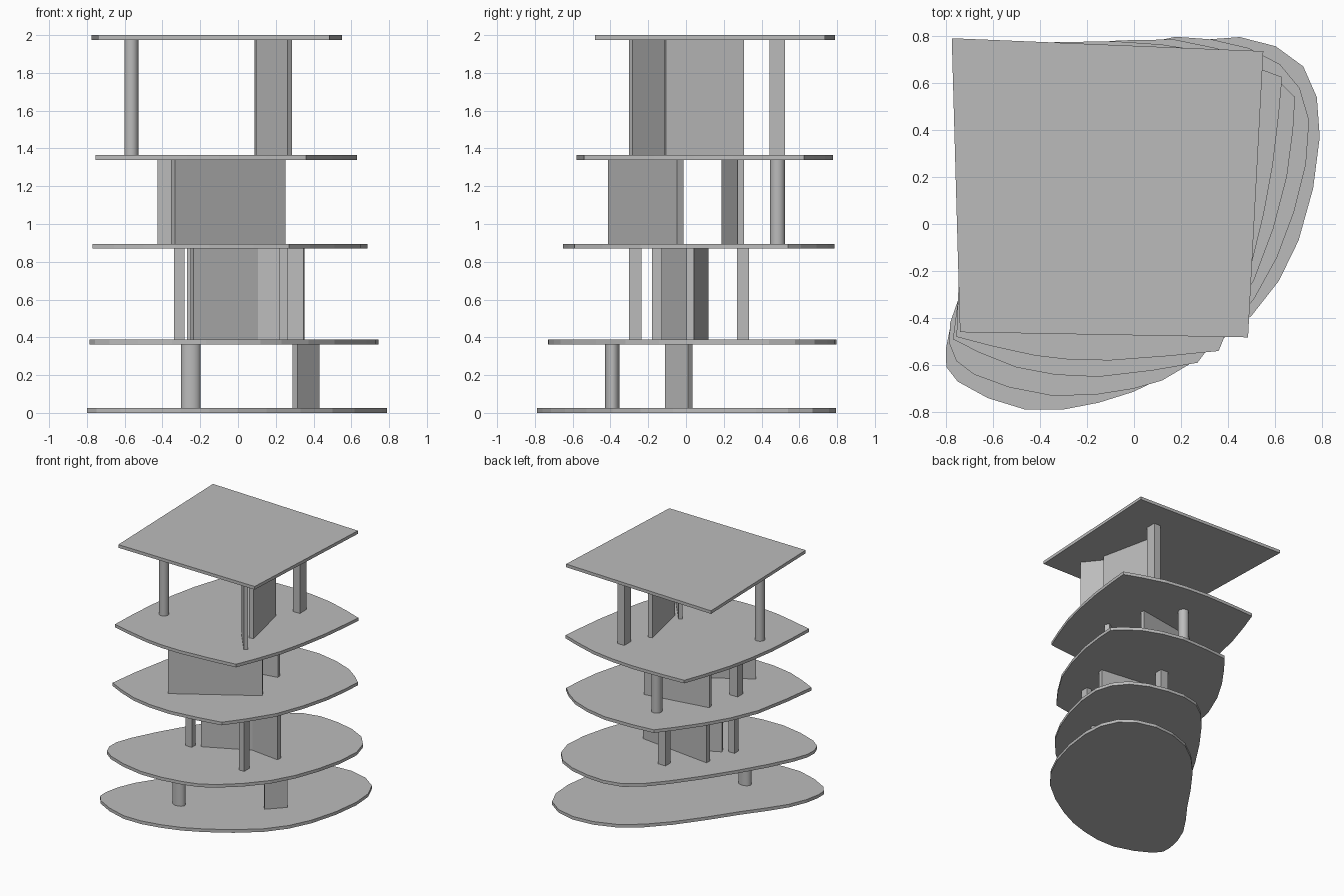
import bpy, bmesh, math
from mathutils import Vector

start = bpy.data.objects.get("Cube")
if start:
    bpy.data.objects.remove(start, do_unlink=True)

# One plain grey for the whole model
grey = bpy.data.materials.new("light grey")
grey.use_nodes = True
colour = (0.5, 0.5, 0.5, 1)
grey.diffuse_color = colour
grey.node_tree.nodes["Principled BSDF"].inputs["Base Color"].default_value = colour

SLAB = 0.025                                  # slab thickness
FLOORS = [0, 0.363, 0.87, 1.34, 1.975]        # underside of each slab


def finish(bm, name):
    """Turn a bmesh into a named grey object."""
    bmesh.ops.recalc_face_normals(bm, faces=bm.faces)
    mesh = bpy.data.meshes.new(name)
    bm.to_mesh(mesh)
    bm.free()
    mesh.materials.append(grey)
    obj = bpy.data.objects.new(name, mesh)
    bpy.context.scene.collection.objects.link(obj)
    return obj


def prism(name, outline, bottom, top):
    """Extrude a flat outline straight up."""
    bm = bmesh.new()
    face = bm.faces.new([bm.verts.new((p[0], p[1], bottom)) for p in outline])
    made = bmesh.ops.extrude_face_region(bm, geom=[face])["geom"]
    moved = [g for g in made if isinstance(g, bmesh.types.BMVert)]
    bmesh.ops.translate(bm, verts=moved, vec=(0, 0, top - bottom))
    return finish(bm, name)


def rounded(points, corners, steps=2):
    """Closed spline through the points, kept sharp at the corner indices."""
    pts = [Vector(p) for p in points]
    count = len(pts)
    result = []
    for i in range(count):
        j = (i + 1) % count
        a, b = pts[i], pts[j]
        before = a if i in corners else pts[i - 1]
        after = b if j in corners else pts[(j + 1) % count]
        for s in range(steps):
            t = s / steps
            tangent_a, tangent_b = (b - before) / 2, (after - a) / 2
            result.append(a * (2*t**3 - 3*t**2 + 1) + tangent_a * (t**3 - 2*t**2 + t)
                          + b * (3*t**2 - 2*t**3) + tangent_b * (t**3 - t**2))
    return result


def storey(level):
    """Clear height between one slab and the next."""
    return FLOORS[level] + SLAB, FLOORS[level + 1]


def wall(name, level, start, end, thickness):
    """Thin upright panel along a line in plan."""
    a, b = Vector(start), Vector(end)
    along = (b - a).normalized()
    side = Vector((-along.y, along.x)) * thickness / 2
    prism(name, [a - side, b - side, b + side, a + side], *storey(level))


def post(name, level, centre, size):
    """Rectangular column."""
    x, y = centre
    w, d = size[0] / 2, size[1] / 2
    prism(name, [(x - w, y - d), (x + w, y - d), (x + w, y + d), (x - w, y + d)],
          *storey(level))


def round_column(name, level, centre, radii):
    """Smooth column with an oval section."""
    ring = [(centre[0] + radii[0] * math.cos(a), centre[1] + radii[1] * math.sin(a))
            for a in (math.tau * k / 32 for k in range(32))]
    obj = prism(name, ring, *storey(level))
    bpy.ops.object.select_all(action='DESELECT')
    obj.select_set(True)
    bpy.context.view_layer.objects.active = obj
    bpy.ops.object.shade_smooth_by_angle(angle=math.radians(40))


# Slabs: the plan changes from a slanted oval at the base to a square roof
base = [(-.80, -.53), (-.75, -.67), (-.46, -.79), (-.15, -.76), (.15, -.64),
        (.50, -.39), (.70, -.07), (.79, .37), (.72, .67), (.45, .795),
        (.10, .72), (-.20, .45), (-.50, .03), (-.72, -.28)]
first = [(-.785, -.51), (-.68, -.64), (-.35, -.73), (0, -.70), (.23, -.60),
         (.51, -.32), (.68, .05), (.745, .44), (.62, .68), (.33, .785),
         (.03, .765), (-.22, .53), (-.52, .10), (-.74, -.30)]
second = [(-.77, -.49), (-.50, -.61), (-.15, -.65), (.27, -.59), (.51, -.24),
          (.65, .20), (.685, .54), (.50, .69), (.17, .785), (-.25, .765),
          (-.48, .46), (-.68, .06)]
third = [(-.755, -.48), (-.42, -.56), (-.10, -.58), (.36, -.54), (.50, -.17),
         (.59, .25), (.63, .625), (.30, .735), (-.08, .777), (-.52, .765),
         (-.65, .38), (-.73, -.05)]
roof = [(-.74, -.46), (.485, -.482), (.55, .735), (-.775, .79)]

slabs = [
    ("base_slab", rounded(base, ())),
    ("first_slab", rounded(first, ())),
    ("second_slab", rounded(second, (0, 3, 6, 9))),
    ("third_slab", rounded(third, (0, 3, 6, 9))),
    ("roof_slab", roof),
]
for (name, outline), z in zip(slabs, FLOORS):
    prism(name, outline, z, z + SLAB)

# Ground storey
round_column("ground_round_column", 0, (-.25, -.39), (.052, .038))
wall("ground_wall", 0, (.302, -.098), (.418, .022), .035)

# First storey
wall("first_long_wall", 1, (-.267, .10), (.35, .022), .04)
wall("first_cross_wall", 1, (-.243, -.115), (.10, .05), .035)
post("first_left_post", 1, (-.312, -.155), (.055, .05))
post("first_front_post", 1, (.243, -.268), (.045, .065))
post("first_back_post", 1, (-.02, .302), (.065, .065))

# Second storey
wall("second_front_wall", 2, (-.345, -.395), (.24, -.03), .04)
wall("second_back_wall", 2, (-.36, .205), (.16, .29), .033)
post("second_post", 2, (-.39, -.08), (.07, .065))
round_column("second_round_column", 2, (-.08, .485), (.04, .04))

# Top storey
wall("top_front_wall", 3, (.275, -.293), (.108, -.085), .03)
wall("top_side_wall", 3, (.195, -.11), (.105, .303), .035)
post("top_post", 3, (.21, .483), (.06, .083))
round_column("top_round_column", 3, (-.565, -.13), (.037, .037))
